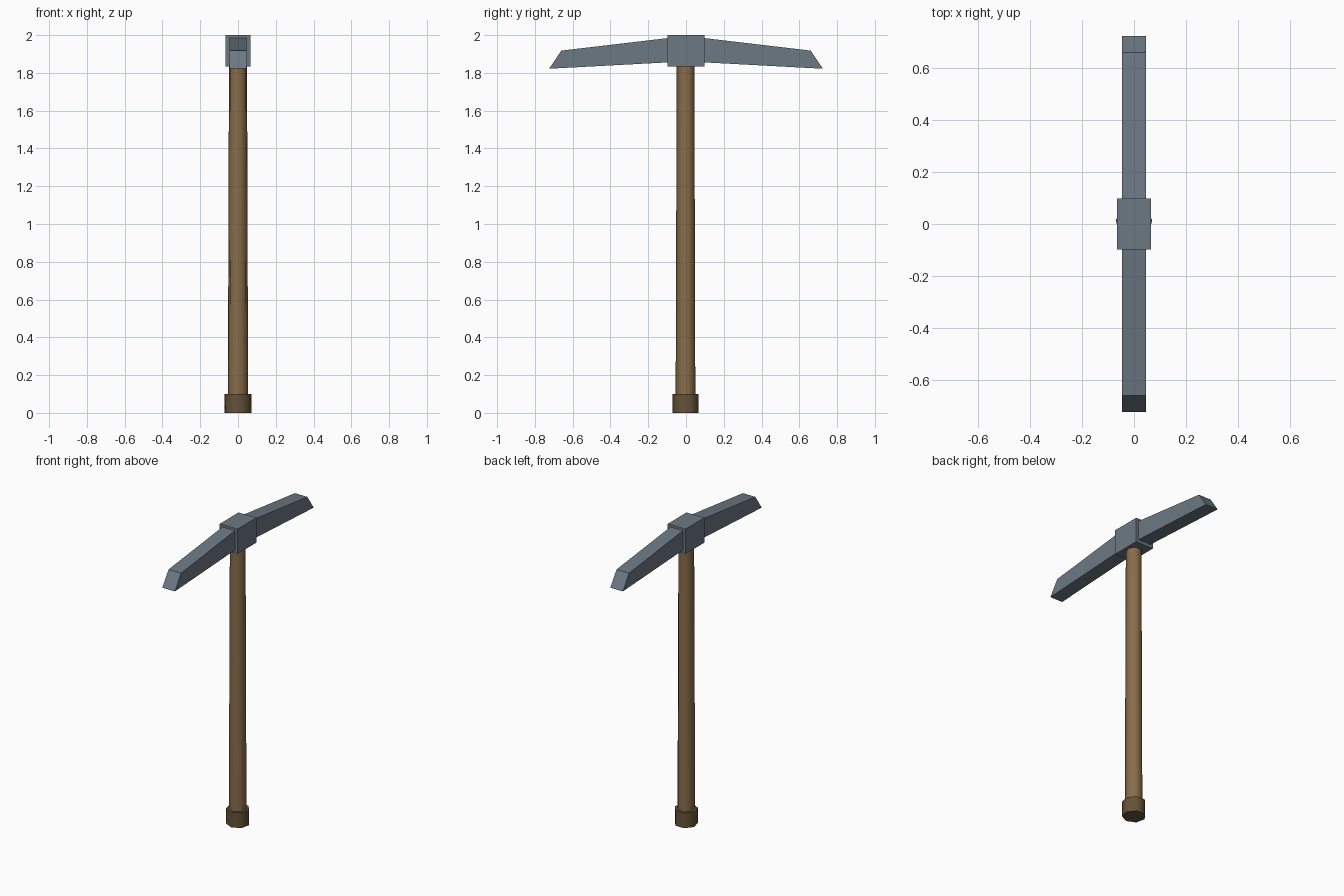
import bpy, bmesh, math

if "Cube" in bpy.data.objects:
    bpy.data.objects.remove(bpy.data.objects["Cube"])


def material(name, rgb):
    m = bpy.data.materials.new(name)
    m.diffuse_color = (*rgb, 1)
    m.use_nodes = True
    m.node_tree.nodes["Principled BSDF"].inputs["Base Color"].default_value = m.diffuse_color
    return m


STEEL = material("blue grey steel", (0.15, 0.19, 0.23))
WOOD = material("brown wood", (0.25, 0.15, 0.07))
DARK_WOOD = material("dark brown wood", (0.13, 0.085, 0.04))


def add_object(name, bm, mat):
    bmesh.ops.recalc_face_normals(bm, faces=bm.faces)
    mesh = bpy.data.meshes.new(name)
    bm.to_mesh(mesh)
    bm.free()
    mesh.materials.append(mat)
    ob = bpy.data.objects.new(name, mesh)
    bpy.context.collection.objects.link(ob)
    return ob


def loft(name, rings, mat):
    """Closed solid through matching rings of points."""
    bm = bmesh.new()
    loops = [[bm.verts.new(p) for p in ring] for ring in rings]
    n = len(loops[0])
    for a, b in zip(loops, loops[1:]):
        for i in range(n):
            j = (i + 1) % n
            bm.faces.new((a[i], a[j], b[j], b[i]))
    bm.faces.new(loops[0])
    bm.faces.new(loops[-1])
    return add_object(name, bm, mat)


def seven_sided(name, r0, z0, r1, z1, mat):
    """Smooth seven-sided shaft with a corner pointing to the front."""
    def ring(r, z):
        return [(r * math.sin(i * math.tau / 7), -r * math.cos(i * math.tau / 7), z)
                for i in range(7)]
    ob = loft(name, [ring(r0, z0), ring(r1, z1)], mat)
    bpy.context.view_layer.objects.active = ob
    ob.select_set(True)
    bpy.ops.object.shade_smooth_by_angle(angle=math.radians(60))
    ob.select_set(False)
    return ob


# Handle and its end cap
seven_sided("handle", 0.055, 0.05, 0.049, 1.86, WOOD)
seven_sided("handle_end_cap", 0.072, 0.0, 0.072, 0.10, DARK_WOOD)

# Central head block
bm = bmesh.new()
bmesh.ops.create_cube(bm, size=1)
bmesh.ops.scale(bm, vec=(0.13, 0.196, 0.165), verts=bm.verts)
bmesh.ops.translate(bm, vec=(0, 0, 1.9175), verts=bm.verts)
add_object("head_block", bm, STEEL)

# Two tapering blades with slanted tips
profile = [(0.09, 1.856), (0.725, 1.822), (0.66, 1.918), (0.09, 1.985)]
for name, side in (("front_blade", -1), ("back_blade", 1)):
    loft(name, [[(x, side * y, z) for y, z in profile] for x in (-0.046, 0.046)], STEEL)
